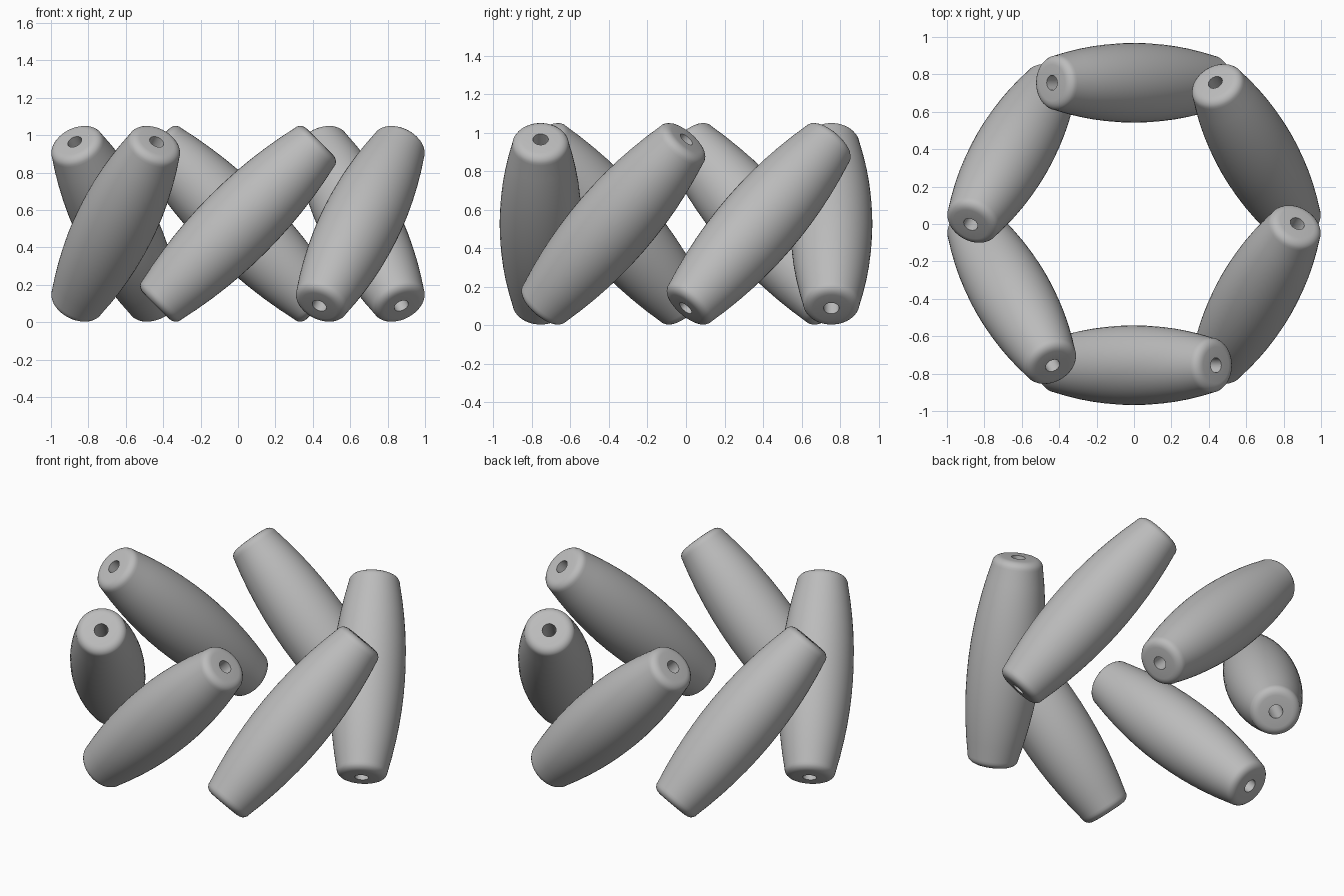
import bpy
import bmesh
import math
from mathutils import Matrix, Vector

if "Cube" in bpy.data.objects:
    bpy.data.objects.remove(bpy.data.objects["Cube"], do_unlink=True)

RING, TILT, MID_Z = 0.755, math.radians(45), 0.526
HALF, BELLY, SHOULDER, HOLE = 0.62, 0.213, 0.148, 0.04
SIDES, STEPS = 48, 12

grey = bpy.data.materials.new("bead grey")
grey.use_nodes = True
colour = (0.5, 0.5, 0.5, 1)
grey.diffuse_color = colour
grey.node_tree.nodes["Principled BSDF"].inputs["Base Color"].default_value = colour


def bead_profile():
    """Closed (radius, height) outline: bulging wall, rounded ends, bored hole."""
    side_half = HALF - 0.045
    wall = []
    for i in range(STEPS + 1):
        t = 2 * i / STEPS - 1
        wall.append((BELLY - (BELLY - SHOULDER) * t * t, side_half * t))
    # rounded rim leading to the flat end
    rim = []
    for i in range(1, 6):
        a = i / 5 * math.pi / 2
        rim.append((SHOULDER - 0.05 * (1 - math.cos(a)),
                    side_half + 0.045 * math.sin(a)))
    end = rim + [(HOLE, HALF)]
    return [(r, -z) for r, z in reversed(end)] + wall + end


def bead_mesh():
    bm = bmesh.new()
    verts = [bm.verts.new((r, 0, z)) for r, z in bead_profile()]
    edges = [bm.edges.new((a, b)) for a, b in zip(verts, verts[1:] + verts[:1])]
    bmesh.ops.spin(bm, geom=verts + edges, cent=(0, 0, 0), axis=(0, 0, 1),
                   angle=math.tau, steps=SIDES, use_merge=False)
    bmesh.ops.remove_doubles(bm, verts=bm.verts, dist=0.0005)
    bmesh.ops.recalc_face_normals(bm, faces=bm.faces)
    mesh = bpy.data.meshes.new("bead")
    bm.to_mesh(mesh)
    bm.free()
    mesh.materials.append(grey)
    return mesh


# ring of six tilted beads, each leaning the same way around the circle
mesh = bead_mesh()
lean = Matrix.Translation(Vector((0, -RING, MID_Z))) @ Matrix.Rotation(TILT, 4, 'Y')
names = ["front", "front_left", "back_left", "back", "back_right", "front_right"]
bpy.ops.object.select_all(action='DESELECT')
for k, name in enumerate(names):
    bead = bpy.data.objects.new(name + "_bead", mesh)
    bpy.context.collection.objects.link(bead)
    bead.matrix_world = Matrix.Rotation(k * math.tau / 6, 4, 'Z') @ lean
    bead.select_set(True)
    bpy.context.view_layer.objects.active = bead
bpy.ops.object.shade_smooth_by_angle(angle=math.radians(40))
